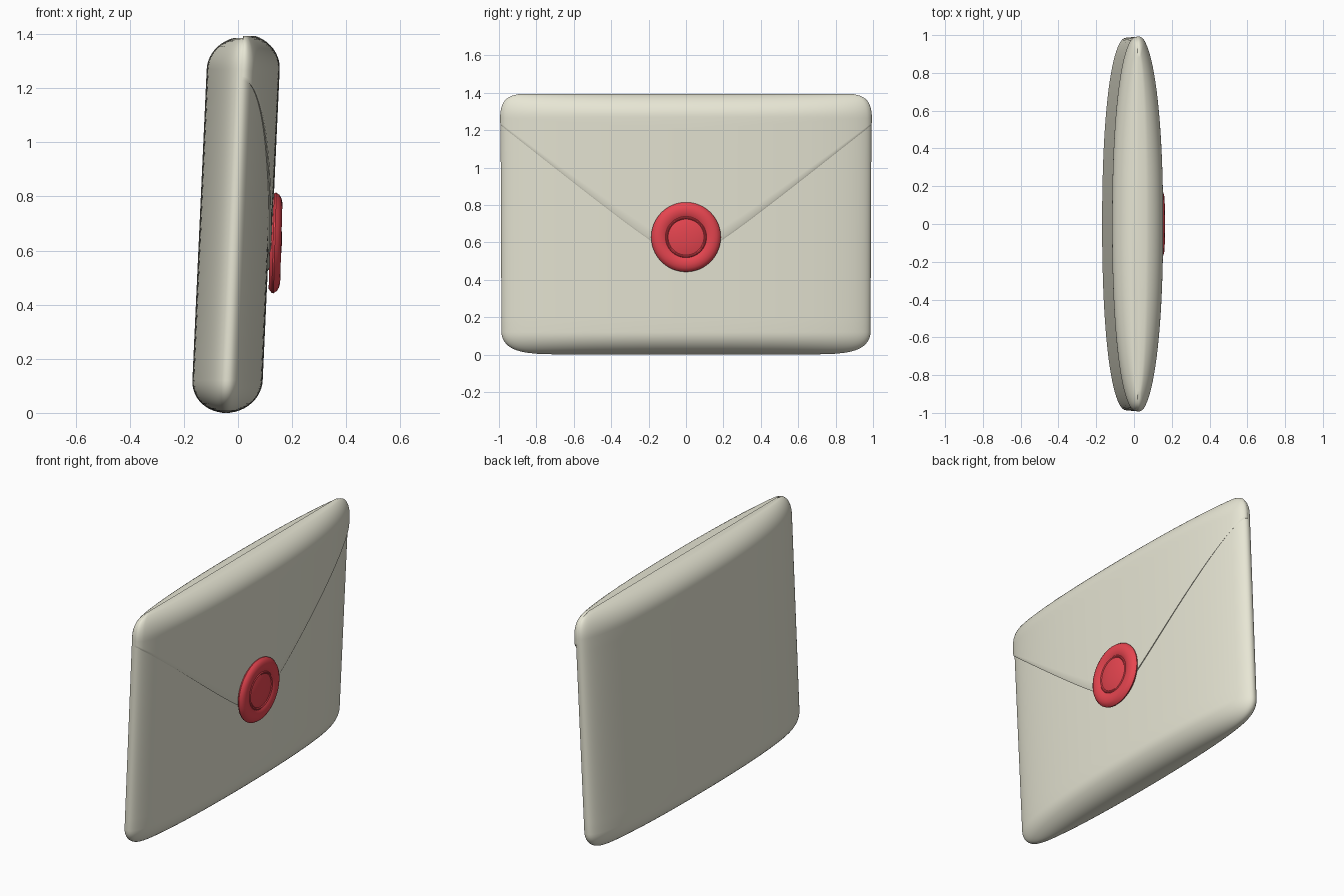
import bpy, bmesh, math
from math import sin, cos, pi, sqrt

if "Cube" in bpy.data.objects:
    bpy.data.objects.remove(bpy.data.objects["Cube"])

H, RZ = 1.39, 0.12          # envelope height, rounding at top and bottom
PAPER = (0.80, 0.79, 0.66, 1)
WAX = (0.80, 0.06, 0.08, 1)


def spow(v, e):
    return math.copysign(abs(v) ** e, v)


def surface(t, z, off=0.0):
    """Point on the leaning pillow shape; t = 0 faces +x."""
    d = max(0.0, min(z, H - z))
    e = 1.0 if d >= RZ else sqrt(max(0.0, 1 - (1 - d / RZ) ** 2))
    a = (0.986 + 0.006 * z / H) * e ** (0.16 if z < H / 2 else 0.07)
    b = 0.130 * e
    x = (b + off) * spow(cos(t), 2 / 2.2)
    y = (a + off) * spow(sin(t), 2 / 2.2)
    return (x - 0.012 + 0.046 * (z - 0.7), y, z + off * (1 - e))


def finish(name, bm, color, angle=40):
    mesh = bpy.data.meshes.new(name)
    bm.to_mesh(mesh)
    bm.free()
    ob = bpy.data.objects.new(name, mesh)
    bpy.context.collection.objects.link(ob)
    mat = bpy.data.materials.new(name + "_colour")
    mat.diffuse_color = color
    mat.use_nodes = True
    mat.node_tree.nodes["Principled BSDF"].inputs["Base Color"].default_value = mat.diffuse_color
    mesh.materials.append(mat)
    bpy.ops.object.select_all(action='DESELECT')
    ob.select_set(True)
    bpy.context.view_layer.objects.active = ob
    bpy.ops.object.shade_smooth_by_angle(angle=math.radians(angle))
    return ob


def loft(bm, rows, closed):
    rows = [[bm.verts.new(p) for p in r] for r in rows]
    n = len(rows[0])
    for r0, r1 in zip(rows, rows[1:]):
        for i in range(n if closed else n - 1):
            j = (i + 1) % n
            bm.faces.new((r0[i], r0[j], r1[j], r1[i]))
    return rows


# Envelope body: rounded pillow from stacked rings
low = [RZ * (1 - cos(pi / 2 * k / 12)) for k in range(2, 13)]
mid = [RZ + (H - 2 * RZ) * k / 16 for k in range(1, 16)]
levels = [0.0] + low[0:] + mid + [H - z for z in reversed(low)]
levels[0] = 0.0005
bm = bmesh.new()
rows = loft(bm, [[surface(2 * pi * i / 128, z) for i in range(128)] for z in levels], True)
bm.faces.new(rows[0])
bm.faces.new(rows[-1])
bmesh.ops.recalc_face_normals(bm, faces=bm.faces)
for v in bm.verts:
    if v.co.z < 0.001:
        v.co.z = 0
finish("envelope_body", bm, PAPER, 60)

# Flap: raised layer over the front, cut along a rounded V
N = 128
angles = [-pi / 2 + pi * i / N for i in range(N + 1)]


def seam(y):
    return 0.43 + sqrt((0.805 * y) ** 2 + 0.01)


def lift(t):
    return 0.010 * min(1.0, max(0.0, cos(t)) * 4) ** 0.7


top = H - low[0]
rows = []
starts = [seam(surface(t, 0.8)[1]) for t in angles]
rows.append([surface(t, s, -0.012) for t, s in zip(angles, starts)])
rows.append([surface(t, s - 0.002, lift(t) * 0.6) for t, s in zip(angles, starts)])
for k in range(13):
    rows.append([surface(t, s + 0.008 + (H - RZ - s - 0.008) * k / 12, lift(t))
                 for t, s in zip(angles, starts)])
for z in reversed(low[:-1]):
    rows.append([surface(t, H - z, lift(t)) for t in angles])
rows.append([(0.018, p[1], p[2]) for p in rows[-1]])
bm = bmesh.new()
loft(bm, rows, False)
bm.normal_update()
if sum(f.normal.x * f.calc_area() for f in bm.faces) < 0:
    bmesh.ops.reverse_faces(bm, faces=bm.faces)
finish("flap", bm, PAPER, 50)

# Wax seal: turned disc with a rim and a sunken centre
profile = [(0.170, -0.012), (0.185, 0.0), (0.186, 0.006), (0.178, 0.018), (0.165, 0.026),
           (0.148, 0.030), (0.130, 0.029), (0.116, 0.025), (0.110, 0.022),
           (0.106, 0.026), (0.101, 0.026), (0.096, 0.022), (0.085, 0.025),
           (0.05, 0.030), (0.02, 0.032)]
S = 64
bm = bmesh.new()
rows = loft(bm, [[(h + 0.130 + 0.028 * r * sin(2 * pi * i / S),
                   r * cos(2 * pi * i / S), 0.628 + r * sin(2 * pi * i / S))
                  for i in range(S)] for r, h in profile], True)
bm.faces.new(rows[0])
bm.faces.new(rows[-1])
bmesh.ops.recalc_face_normals(bm, faces=bm.faces)
finish("wax_seal", bm, WAX, 35)
